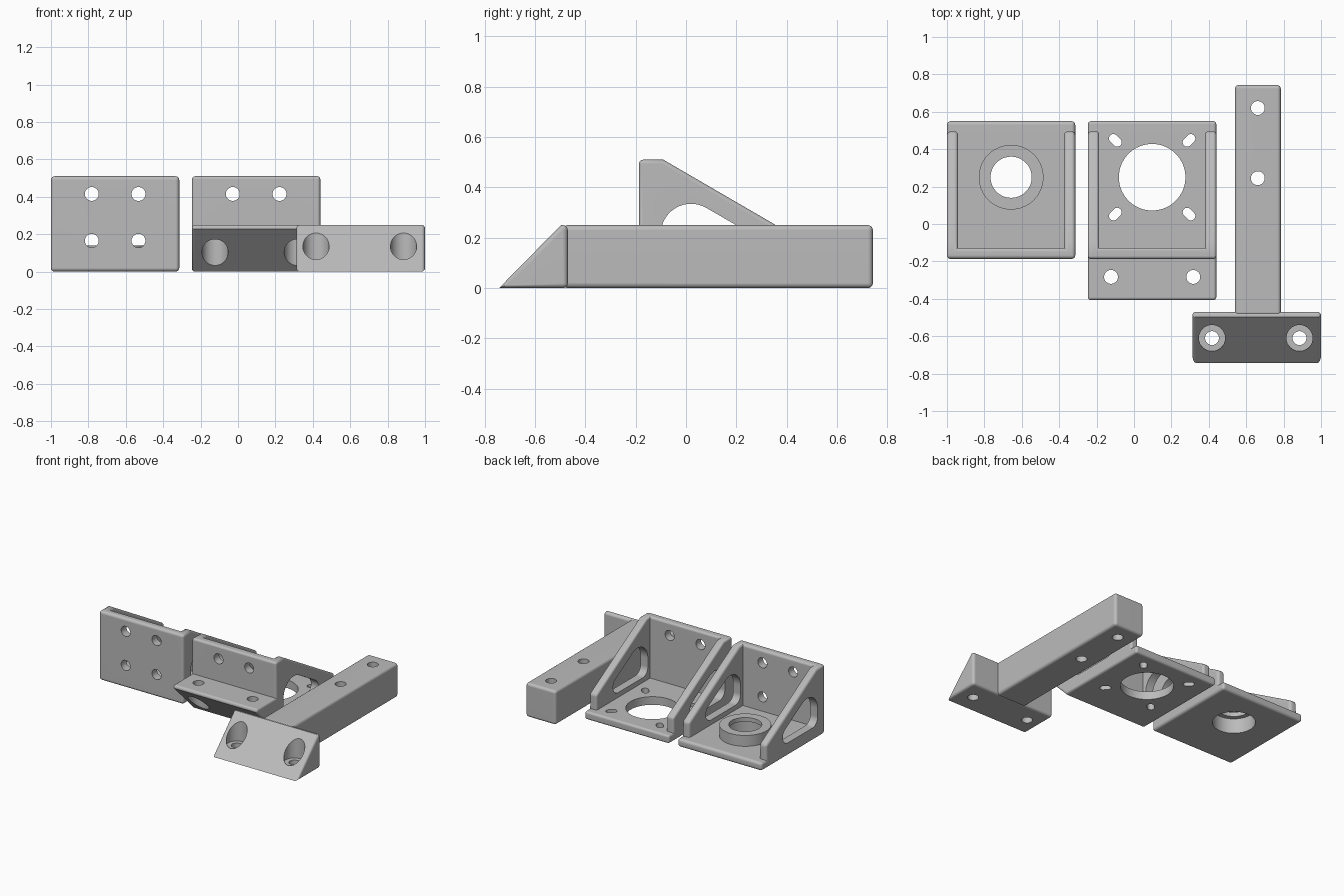
import bpy, bmesh, math
from mathutils import Matrix, Vector

if "Cube" in bpy.data.objects:
    bpy.data.objects.remove(bpy.data.objects["Cube"], do_unlink=True)

grey = bpy.data.materials.new("plain_grey")
grey.use_nodes = True
grey.diffuse_color = (0.5, 0.5, 0.5, 1)
grey.node_tree.nodes["Principled BSDF"].inputs["Base Color"].default_value = (0.5, 0.5, 0.5, 1)

HOLE, HEAD, BEVEL, WALL = 0.037, 0.07, 0.02, 0.06


def add_object(name, bm):
    bmesh.ops.recalc_face_normals(bm, faces=bm.faces)
    mesh = bpy.data.meshes.new(name)
    bm.to_mesh(mesh)
    bm.free()
    mesh.materials.append(grey)
    obj = bpy.data.objects.new(name, mesh)
    bpy.context.collection.objects.link(obj)
    return obj


def extrude(name, points, x0, x1):
    """Side profile of (y, z) points swept along x."""
    bm = bmesh.new()
    face = bm.faces.new([bm.verts.new((x0, y, z)) for y, z in points])
    new = bmesh.ops.extrude_face_region(bm, geom=[face])["geom"]
    bmesh.ops.translate(bm, vec=(x1 - x0, 0, 0),
                        verts=[v for v in new if isinstance(v, bmesh.types.BMVert)])
    return add_object(name, bm)


def box(name, x0, x1, y0, y1, z0, z1):
    return extrude(name, [(y0, z0), (y1, z0), (y1, z1), (y0, z1)], x0, x1)


def cylinder(center, radius, length, axis="Z"):
    bm = bmesh.new()
    turn = Matrix.Rotation(math.pi / 2, 4, "X") if axis == "Y" else Matrix()
    bmesh.ops.create_cone(bm, cap_ends=True, segments=64, radius1=radius, radius2=radius,
                          depth=length, matrix=Matrix.Translation(center) @ turn)
    return add_object("cutter", bm)


def combine(obj, other, operation="DIFFERENCE"):
    """Apply a boolean at once and drop the helper."""
    mod = obj.modifiers.new("cut", "BOOLEAN")
    mod.operation, mod.solver, mod.object = operation, "EXACT", other
    bpy.context.view_layer.update()
    result = obj.evaluated_get(bpy.context.evaluated_depsgraph_get())
    mesh = bpy.data.meshes.new_from_object(result)
    obj.modifiers.clear()
    obj.data = mesh
    bpy.data.objects.remove(other, do_unlink=True)


def round_edges(obj):
    """Round the convex edges, leaving inner corners and knife edges crisp."""
    bm = bmesh.new()
    bm.from_mesh(obj.data)
    bmesh.ops.remove_doubles(bm, verts=bm.verts, dist=1e-5)
    bmesh.ops.dissolve_limit(bm, angle_limit=0.01, verts=bm.verts, edges=bm.edges)
    edges = [e for e in bm.edges if e.is_manifold and 0.9 < e.calc_face_angle_signed() < 2]
    bmesh.ops.bevel(bm, geom=edges, offset=BEVEL, segments=4, profile=0.5,
                    affect="EDGES", clamp_overlap=True)
    bm.to_mesh(obj.data)
    bm.free()


def finish(obj):
    bpy.ops.object.select_all(action="DESELECT")
    obj.select_set(True)
    bpy.context.view_layer.objects.active = obj
    bpy.ops.object.shade_smooth_by_angle(angle=math.radians(32))
    mod = obj.modifiers.new("even_shading", "WEIGHTED_NORMAL")
    mod.keep_sharp = True


def rib_window():
    """Rounded triangular opening: a large arc narrowing to a small one."""
    big, small = (0.02, 0.215, 0.12), (0.244, 0.155, 0.06)
    lower_left = (-0.04, 0.155, 0.06)
    arcs = [(big, 60, 180), (lower_left, 180, 270), (small, -90, 60)]
    points = []
    for (y, z, r), a0, a1 in arcs:
        for i in range(17):
            a = math.radians(a0 + (a1 - a0) * i / 16)
            points.append((y + r * math.cos(a), z + r * math.sin(a)))
    return points


def bracket(name, cx, front):
    """Angle bracket with two side ribs; front is the profile of its front side."""
    half = 0.343
    profile = front + [(0.55, 0), (0.55, WALL), (0.495, WALL), (0.495, 0.17),
                       (-0.09, 0.51), (-0.187, 0.51)]
    obj = extrude(name, profile, cx - half, cx + half)
    inner = half - WALL
    combine(obj, box("cutter", cx - inner, cx + inner, -0.127, 0.7, WALL, 0.7))
    round_edges(obj)
    combine(obj, extrude("cutter", rib_window(), cx - 0.5, cx + 0.5))
    return obj


def wall_holes(obj, cx, heights):
    for z in heights:
        for side in (-1, 1):
            combine(obj, cylinder((cx + side * 0.125, -0.16, z), HOLE, 0.2, "Y"))


# Bearing bracket with a raised collar and a pocket from below
cx, cy = -0.657, 0.25
bearing = bracket("bearing_bracket", cx, [(-0.187, 0)])
combine(bearing, cylinder((cx, cy, 0.09), 0.173, 0.1), "UNION")
combine(bearing, cylinder((cx, cy, 0.1), 0.11, 0.4))
combine(bearing, cylinder((cx, cy, 0), 0.143, 0.22))
wall_holes(bearing, cx, (0.165, 0.415))
finish(bearing)

# Motor bracket with a sloped mounting flange at the front
cx = 0.097
motor = bracket("motor_bracket", cx, [(-0.187, 0.25), (-0.407, 0.25), (-0.407, 0.227), (-0.18, 0)])
combine(motor, cylinder((cx, cy, 0.05), 0.178, 0.4))
wall_holes(motor, cx, (0.415,))
for sx in (-1, 1):
    combine(motor, cylinder((cx + sx * 0.22, -0.283, 0.2), HOLE, 0.6))
    combine(motor, cylinder((cx + sx * 0.22, -0.283, 0.04), HEAD, 0.3))
    # Diagonal adjusting slots
    for sy in (-1, 1):
        bm = bmesh.new()
        out = Vector((sx, sy, 0)).normalized()
        middle = Vector((cx + sx * 0.197, cy + sy * 0.197, 0.03))
        turn = math.atan2(sy, sx)
        ring = []
        for i in range(32):
            a = turn - math.pi / 2 + math.pi * i / 31 * 2
            shift = out * (0.014 if i < 16 else -0.014)
            ring.append(bm.verts.new(middle + shift
                        + Vector((math.cos(a), math.sin(a), -4)) * 0.024))
        face = bm.faces.new(ring)
        new = bmesh.ops.extrude_face_region(bm, geom=[face])["geom"]
        bmesh.ops.translate(bm, vec=(0, 0, 0.2),
                            verts=[v for v in new if isinstance(v, bmesh.types.BMVert)])
        combine(motor, add_object("cutter", bm))
finish(motor)

# T-shaped arm with a sloped foot
arm = box("support_arm", 0.54, 0.785, -0.49, 0.743, 0, 0.25)
round_edges(arm)
foot = extrude("cutter", [(-0.743, 0), (-0.47, 0), (-0.47, 0.25), (-0.497, 0.25)], 0.312, 1.0)
round_edges(foot)
combine(arm, foot, "UNION")
for y in (0.245, 0.62):
    combine(arm, cylinder((0.662, y, 0.1), HOLE, 0.6))
for x in (0.417, 0.885):
    combine(arm, cylinder((x, -0.61, 0.1), HOLE, 0.6))
    combine(arm, cylinder((x, -0.61, 0.21), HEAD, 0.3))
finish(arm)
